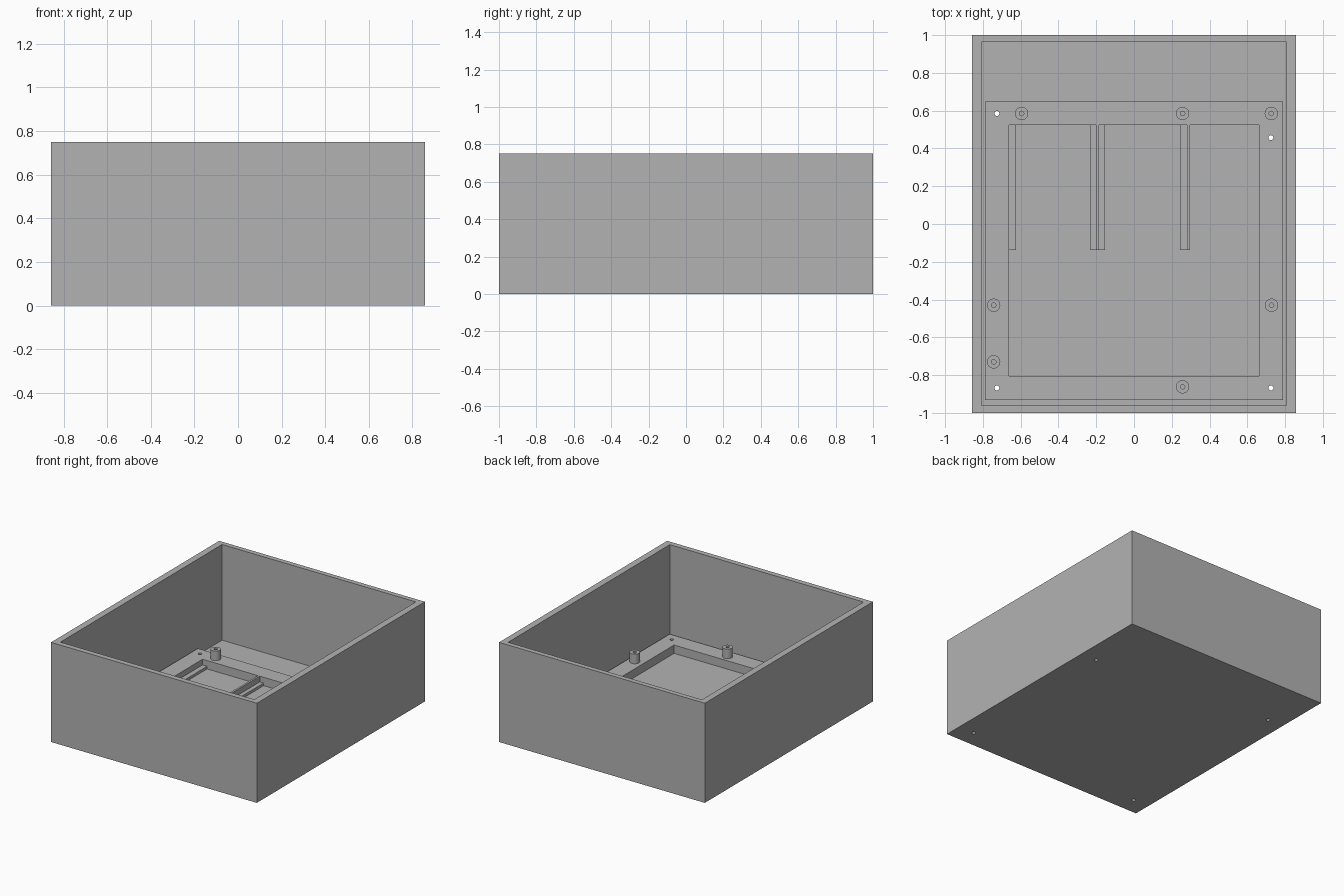
import bpy, bmesh, math
from mathutils import Matrix

if "Cube" in bpy.data.objects:
    bpy.data.objects.remove(bpy.data.objects["Cube"])

grey = bpy.data.materials.new("plain_grey")
grey.diffuse_color = (0.45, 0.45, 0.45, 1)
grey.use_nodes = True
grey.node_tree.nodes["Principled BSDF"].inputs["Base Color"].default_value = grey.diffuse_color


def finish(name, bm):
    bmesh.ops.recalc_face_normals(bm, faces=bm.faces[:])
    me = bpy.data.meshes.new(name)
    bm.to_mesh(me)
    bm.free()
    me.materials.append(grey)
    ob = bpy.data.objects.new(name, me)
    bpy.context.collection.objects.link(ob)
    return ob


def box(name, x0, x1, y0, y1, z0, z1):
    bm = bmesh.new()
    m = Matrix.Translation(((x0 + x1) / 2, (y0 + y1) / 2, (z0 + z1) / 2))
    m = m @ Matrix.Diagonal((x1 - x0, y1 - y0, z1 - z0, 1))
    bmesh.ops.create_cube(bm, size=1, matrix=m)
    return finish(name, bm)


def cut(ob, cutter):
    mod = ob.modifiers.new("cut", 'BOOLEAN')
    mod.operation = 'DIFFERENCE'
    mod.solver = 'EXACT'
    mod.object = cutter
    cutter.hide_render = True
    cutter.hide_viewport = True


FLOOR, PLATE, LEDGE, BOSS = 0.03, 0.093, 0.05, 0.165

# Open case and the raised mounting plate with its square recess
case = box("case", -0.857, 0.857, -1, 1, 0, 0.75)
cut(case, box("case_cutter", -0.807, 0.807, -0.96, 0.963, FLOOR, 0.9))
plate = box("mounting_plate", -0.788, 0.788, -0.931, 0.648, FLOOR, PLATE)
cut(plate, box("recess_cutter", -0.662, 0.662, -0.804, 0.524, FLOOR - 0.02, 0.2))

# Small screw holes through plate and floor
bm = bmesh.new()
for x, y in [(-0.726, 0.585), (0.725, 0.457), (0.725, -0.868), (-0.726, -0.868)]:
    bmesh.ops.create_cone(bm, cap_ends=True, segments=24, radius1=0.013, radius2=0.013,
                          depth=0.4, matrix=Matrix.Translation((x, y, 0.05)))
holes = finish("screw_hole_cutter", bm)
cut(case, holes)
cut(plate, holes)

# Thin dividers and low ledges in the recess
for i, (x0, x1) in enumerate([(-0.2, -0.185), (0.28, 0.296)]):
    box(f"divider_{i + 1}", x0, x1, -0.137, 0.524, FLOOR, PLATE)
for i, (x0, x1) in enumerate([(-0.662, -0.624), (-0.233, -0.2), (-0.185, -0.153), (0.243, 0.28)]):
    box(f"ledge_{i + 1}", x0, x1, -0.137, 0.524, FLOOR, LEDGE)


# Hollow screw bosses, made as a lathed tube profile
def boss(name, x, y):
    bm = bmesh.new()
    profile = [(0.035, PLATE), (0.035, BOSS), (0.012, BOSS), (0.012, PLATE + 0.002)]
    n = 32
    rings = [[bm.verts.new((x + r * math.cos(math.tau * k / n),
                            y + r * math.sin(math.tau * k / n), z)) for k in range(n)]
             for r, z in profile]
    for a, b in zip(rings, rings[1:]):
        for k in range(n):
            j = (k + 1) % n
            bm.faces.new((a[k], a[j], b[j], b[k]))
    bm.faces.new(rings[0])
    bm.faces.new(rings[-1])
    ob = finish(name, bm)
    bpy.ops.object.select_all(action='DESELECT')
    ob.select_set(True)
    bpy.context.view_layer.objects.active = ob
    bpy.ops.object.shade_smooth_by_angle()


for i, (x, y) in enumerate([(-0.595, 0.585), (0.257, 0.585), (0.727, 0.585), (0.728, -0.43),
                            (0.257, -0.862), (-0.743, -0.43), (-0.743, -0.73)]):
    boss(f"screw_boss_{i + 1}", x, y)
